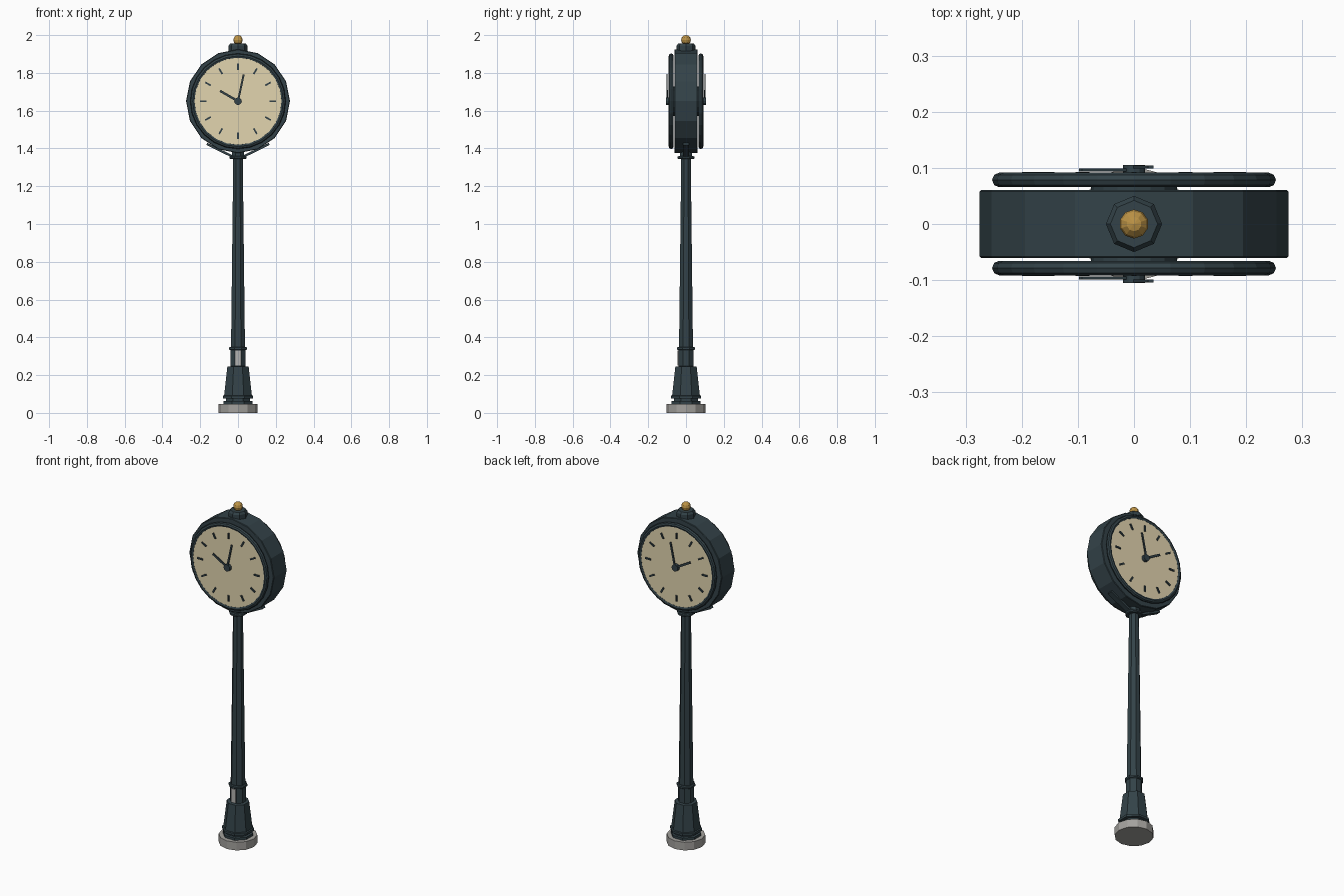
import bpy, bmesh, math
from mathutils import Matrix, Vector

default = bpy.data.objects.get("Cube")
if default:
    bpy.data.objects.remove(default, do_unlink=True)


def material(name, rgb):
    m = bpy.data.materials.new(name)
    m.use_nodes = True
    m.diffuse_color = (*rgb, 1)
    bsdf = next(n for n in m.node_tree.nodes if n.type == "BSDF_PRINCIPLED")
    bsdf.inputs["Base Color"].default_value = (*rgb, 1)
    return m


IRON = material("slate iron", (0.033, 0.055, 0.065))
CREAM = material("cream dial", (0.76, 0.66, 0.43))
STONE = material("grey stone", (0.37, 0.36, 0.34))
BRASS = material("brass", (0.50, 0.29, 0.06))
PLATE = material("pale plate", (0.45, 0.45, 0.44))

CENTRE = 1.65                                   # height of the clock centre
UPRIGHT = Matrix.Rotation(math.pi / 2, 4, "X")  # lathe axis z -> front, -y


def finish(name, bm, mat, matrix=Matrix()):
    bm.transform(matrix)
    bmesh.ops.recalc_face_normals(bm, faces=bm.faces)
    mesh = bpy.data.meshes.new(name)
    bm.to_mesh(mesh)
    bm.free()
    mesh.materials.append(mat)
    obj = bpy.data.objects.new(name, mesh)
    bpy.context.collection.objects.link(obj)
    return obj


def lathe(name, profile, sides, mat, turn=0.0, matrix=Matrix(), closed=False):
    """Revolve (radius, height) points; caps the ends unless the profile is a loop."""
    bm = bmesh.new()
    rings = []
    for r, z in profile:
        angles = [turn + math.tau * i / sides for i in range(sides)]
        rings.append([bm.verts.new((r * math.cos(a), r * math.sin(a), z)) for a in angles])
    pairs = list(zip(rings, rings[1:]))
    if closed:
        pairs.append((rings[-1], rings[0]))
    else:
        bm.faces.new(rings[0])
        bm.faces.new(rings[-1])
    for low, high in pairs:
        for i in range(sides):
            j = (i + 1) % sides
            bm.faces.new((low[i], low[j], high[j], high[i]))
    return finish(name, bm, mat, matrix)


def box(name, size, mat, matrix):
    bm = bmesh.new()
    bmesh.ops.create_cube(bm, size=1)
    bm.transform(Matrix.Diagonal((*size, 1)))
    return finish(name, bm, mat, matrix)


def mirror(obj, x=False, y=False):
    mod = obj.modifiers.new("mirror", "MIRROR")
    mod.use_axis = (x, y, False)


def on_dial(angle, radius, depth):
    """Place a piece on the front dial, clockwise from twelve."""
    return (Matrix.Translation((0, -depth, CENTRE)) @ Matrix.Rotation(angle, 4, "Y")
            @ Matrix.Translation((0, 0, radius)))


# Stone footing and cast pedestal
EIGHTH = math.pi / 8
lathe("footing", [(0.103, 0), (0.103, 0.048)], 12, STONE)
lathe("foot_rings", [(0.082, 0.045), (0.082, 0.062), (0.070, 0.064), (0.070, 0.075),
                     (0.087, 0.077), (0.087, 0.090), (0.078, 0.093)], 8, IRON, EIGHTH)
lathe("pedestal", [(0.080, 0.088), (0.061, 0.245), (0.043, 0.247)], 8, IRON, EIGHTH)

# Shaft with bands
lathe("lower_shaft", [(0.043, 0.24), (0.043, 0.34)], 8, IRON, EIGHTH)
lathe("shaft_band", [(0.045, 0.332), (0.051, 0.336), (0.051, 0.346), (0.045, 0.350)],
      8, IRON, EIGHTH)
lathe("shaft", [(0.040, 0.34), (0.027, 1.36)], 8, IRON, EIGHTH)
lathe("top_collar", [(0.042, 1.343), (0.048, 1.347), (0.048, 1.356), (0.042, 1.360)],
      8, IRON, EIGHTH)
lathe("neck", [(0.034, 1.355), (0.034, 1.40)], 8, IRON, EIGHTH)
box("inspection_plate", (0.030, 0.006, 0.080), PLATE, Matrix.Translation((0, -0.041, 0.29)))

# Struts from the collar to the case
start, end = Vector((0.015, 0, 1.350)), Vector((0.165, 0, 1.424))
run = end - start
strut = box("strut", (run.length, 0.03, 0.012), IRON,
            Matrix.Translation((start + end) / 2)
            @ Matrix.Rotation(-math.atan2(run.z, run.x), 4, "Y"))
mirror(strut, x=True)

# Clock case
AT_CENTRE = Matrix.Translation((0, 0, CENTRE)) @ UPRIGHT
lathe("case", [(0.272, -0.061), (0.275, -0.058), (0.275, 0.058), (0.272, 0.061)],
      16, IRON, matrix=AT_CENTRE)

# Front dial, mirrored to the back
parts = [
    lathe("dial_mount", [(0.077, 0.055), (0.077, 0.075)], 16, IRON, matrix=AT_CENTRE),
    lathe("dial", [(0.238, 0.072), (0.238, 0.087)], 32, CREAM, matrix=AT_CENTRE),
    lathe("bezel", [(0.240 + 0.013 * math.cos(k * math.pi / 4),
                     0.0785 + 0.013 * math.sin(k * math.pi / 4)) for k in range(8)],
          24, IRON, matrix=AT_CENTRE, closed=True),
    lathe("hand_hub", [(0.020, 0.086), (0.020, 0.105)], 12, IRON, matrix=AT_CENTRE),
    box("hour_hand", (0.012, 0.005, 0.11), IRON, on_dial(math.radians(-60), 0.055, 0.0965)),
    box("minute_hand", (0.010, 0.005, 0.145), IRON, on_dial(math.radians(12), 0.0725, 0.1015)),
]
for hour in range(12):
    parts.append(box(f"hour_mark_{hour + 1}", (0.009, 0.008, 0.034), IRON,
                     on_dial(math.tau * (hour + 1) / 12, 0.183, 0.089)))
for part in parts:
    mirror(part, y=True)

# Crown and finial
lathe("crown", [(0.050, 1.90), (0.050, 1.943), (0.042, 1.955)], 8, IRON)
lathe("finial_stem", [(0.020, 1.950), (0.014, 1.962)], 10, BRASS)
bm = bmesh.new()
bmesh.ops.create_uvsphere(bm, u_segments=10, v_segments=6, radius=0.026)
finish("finial_ball", bm, BRASS, Matrix.Translation((0, 0, 1.974)))
